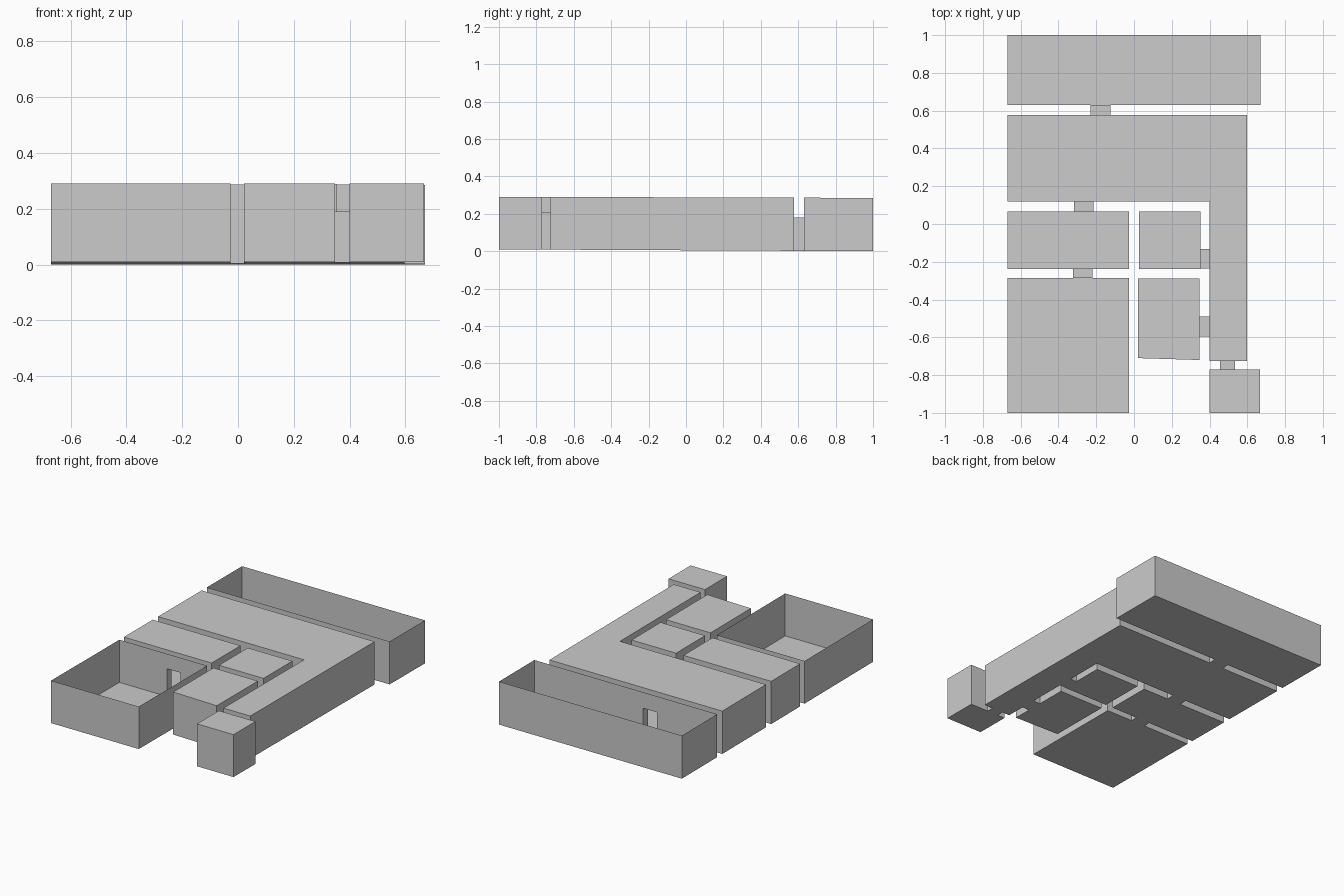
import bpy, bmesh

if "Cube" in bpy.data.objects:
    bpy.data.objects.remove(bpy.data.objects["Cube"])


# The storey tilts very slightly from front to back
def floor_z(y):
    return 0.005 - 0.005 * y


def roof_z(y):
    return 0.288 - 0.003 * y


# Doorways: name, run axis (0 = x, 1 = y), start, end, width from, width to, head height
DOORS = [
    ("back_passage", 1, 0.577, 0.63, -0.23, -0.125, 0.18),
    ("hall_left_passage", 1, 0.065, 0.12, -0.317, -0.215, 0.19),
    ("left_rooms_passage", 1, -0.285, -0.238, -0.322, -0.22, 0.19),
    ("middle_passage", 0, 0.353, 0.40, -0.235, -0.133, 0.19),
    ("front_middle_passage", 0, 0.348, 0.40, -0.595, -0.49, 0.19),
    ("porch_passage", 1, -0.77, -0.724, 0.455, 0.535, 0.21),
]


def rect(x0, y0, x1, y1):
    return [(x0, y0), (x1, y0), (x1, y1), (x0, y1)]


# Rooms: name, outline, has ceiling
ROOMS = [
    ("back_room", rect(-0.67, 0.63, 0.67, 1.0), False),
    ("l_shaped_hall", [(-0.67, 0.12), (0.40, 0.12), (0.40, -0.724), (0.597, -0.724),
                       (0.597, 0.577), (-0.67, 0.577)], True),
    ("left_room", rect(-0.67, -0.238, -0.027, 0.065), True),
    ("front_left_room", rect(-0.67, -1.0, -0.027, -0.285), False),
    ("middle_room", rect(0.027, -0.238, 0.353, 0.065), True),
    ("front_middle_room", [(0.022, -0.71), (0.348, -0.72), (0.348, -0.288), (0.022, -0.288)], True),
    ("porch", rect(0.40, -1.0, 0.667, -0.77), True),
]


def make_object(name, polys):
    bm = bmesh.new()
    for poly in polys:
        bm.faces.new([bm.verts.new(p) for p in poly])
    bmesh.ops.remove_doubles(bm, verts=bm.verts, dist=1e-5)
    bmesh.ops.recalc_face_normals(bm, faces=bm.faces)
    mesh = bpy.data.meshes.new(name)
    bm.to_mesh(mesh)
    bm.free()
    bpy.context.collection.objects.link(bpy.data.objects.new(name, mesh))


def at(p, z):
    return (p[0], p[1], z)


def panel(p, q, head=None):
    """Upright wall panel from p to q, starting at the floor or at a door head."""
    low_p = floor_z(p[1]) if head is None else head
    low_q = floor_z(q[1]) if head is None else head
    return [at(p, low_p), at(q, low_q), at(q, roof_z(q[1])), at(p, roof_z(p[1]))]


def wall(p, q):
    """Wall along p-q, left open where a doorway meets it."""
    for _, axis, s, e, a, b, head in DOORS:
        w = 1 - axis
        lo, hi = sorted((p[w], q[w]))
        on_line = abs(p[axis] - q[axis]) < 1e-6 and min(abs(p[axis] - s), abs(p[axis] - e)) < 1e-6
        if on_line and lo < a and b < hi:
            near, far = list(p), list(p)
            near[w], far[w] = (a, b) if p[w] < q[w] else (b, a)
            # A wall may hold several doors, so continue past this one
            return wall(p, near) + [panel(near, far, head)] + wall(far, q)
    return [panel(p, q)]


# Rooms: thin walls, floor and, where covered, ceiling
for name, outline, covered in ROOMS:
    polys = [[at(p, floor_z(p[1])) for p in outline]]
    if covered:
        polys.append([at(p, roof_z(p[1])) for p in outline])
    for p, q in zip(outline, outline[1:] + outline[:1]):
        polys += wall(p, q)
    make_object(name, polys)

# Passages: floor, lid and two sides joining the doorways
for name, axis, s, e, a, b, head in DOORS:
    ring = [(s, a), (e, a), (e, b), (s, b)]
    if axis == 1:
        ring = [(v, u) for u, v in ring]
    low = [at(p, floor_z(p[1])) for p in ring]
    top = [at(p, head) for p in ring]
    make_object(name, [low, top,
                       [low[0], low[1], top[1], top[0]],
                       [low[2], low[3], top[3], top[2]]])
